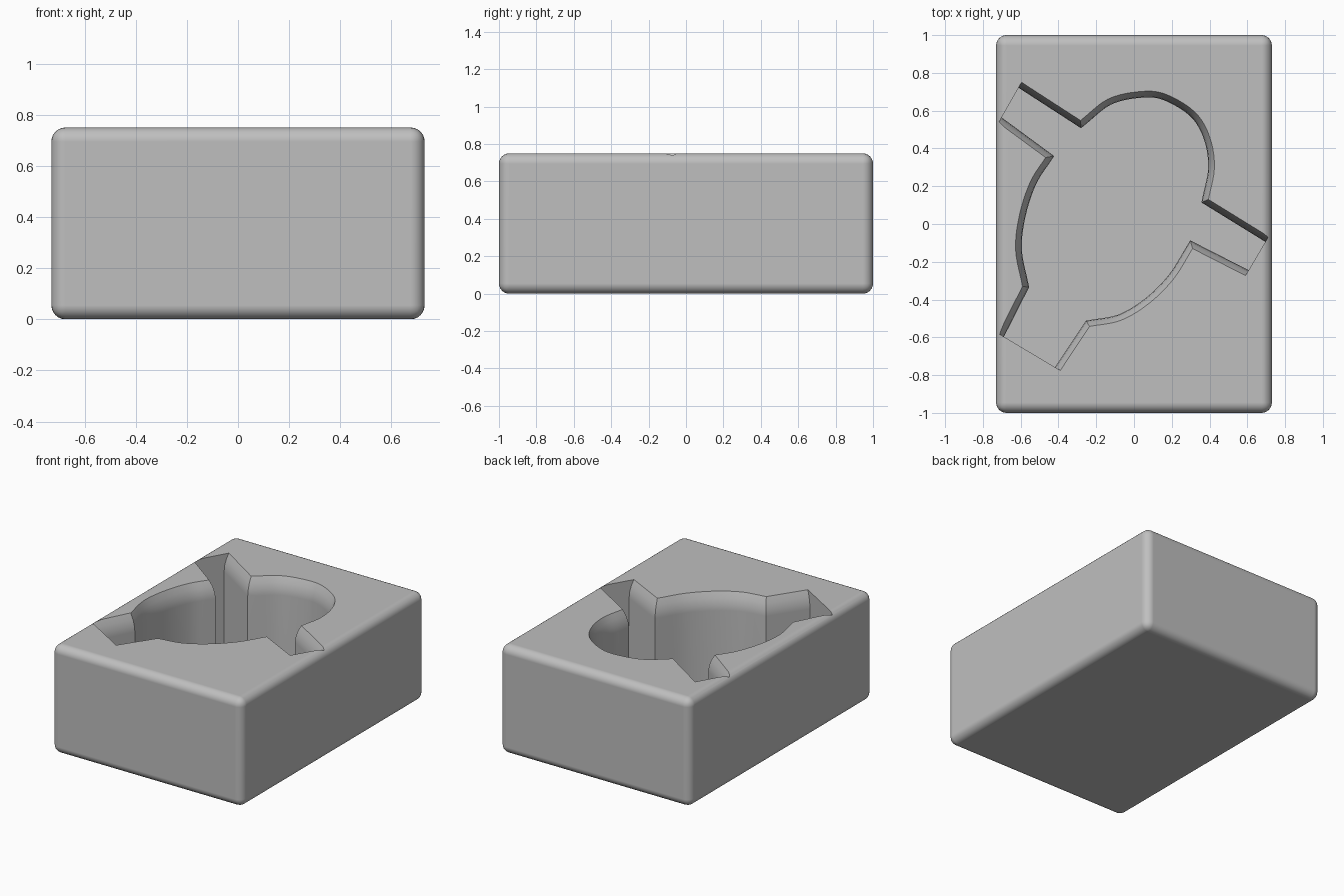
import bpy
import bmesh
from mathutils import Vector

old = bpy.data.objects.get("Cube")
if old:
    bpy.data.objects.remove(old, do_unlink=True)

HEIGHT = 0.75
FLARE = 0.033   # how far the pocket lip opens outward
FLOOR = 0.08

# Pocket outline, counterclockwise: three curved walls joined by three square slots
ARCS = [
    [(.394, .13), (.426, .30), (.40, .463), (.32, .595), (.16, .69),
     (.02, .70), (-.14, .66), (-.283, .548)],
    [(-.468, .352), (-.548, .225), (-.606, .05), (-.627, -.135), (-.59, -.33)],
    [(-.235, -.542), (-.07, -.51), (.08, -.42), (.21, -.29), (.31, -.13)],
]
SLOT_ENDS = [
    [(-.595, .75), (-.717, .535)],
    [(-.717, -.58), (-.39, -.775)],
    [(.59, -.273), (.712, -.066)],
]


def smooth_path(points, steps=5):
    """Spline through the points, with both ends kept."""
    p = [Vector(q) for q in points]
    p = [p[0] * 2 - p[1]] + p + [p[-1] * 2 - p[-2]]
    out = []
    for a, b, c, d in zip(p, p[1:], p[2:], p[3:]):
        for i in range(steps):
            t = i / steps
            out.append((b * 2 + (c - a) * t + (a * 2 - b * 5 + c * 4 - d) * t ** 2
                        + (b * 3 - a - c * 3 + d) * t ** 3) / 2)
    return out + [p[-2]]


def inset(points, is_end, amount):
    """Move every wall inward except the slot ends."""
    n = len(points)
    lines = []
    for i in range(n):
        d = (points[(i + 1) % n] - points[i]).normalized()
        normal = Vector((-d.y, d.x))
        lines.append((normal, normal.dot(points[i]) + (0 if is_end[i] else amount)))
    result = []
    for i in range(n):
        (n1, c1), (n2, c2) = lines[i - 1], lines[i]
        det = n1.x * n2.y - n1.y * n2.x
        if abs(det) < 1e-4:
            shift = 0 if is_end[i] else amount
            result.append(points[i] + n2 * shift)
        else:
            result.append(Vector(((c1 * n2.y - c2 * n1.y) / det,
                                  (n1.x * c2 - n2.x * c1) / det)))
    return result


def finish(bm, name):
    bmesh.ops.recalc_face_normals(bm, faces=bm.faces)
    mesh = bpy.data.meshes.new(name)
    bm.to_mesh(mesh)
    bm.free()
    obj = bpy.data.objects.new(name, mesh)
    bpy.context.collection.objects.link(obj)
    return obj


# Assemble the outline and mark the slot end edges
outline, is_end = [], []
for arc, ends in zip(ARCS, SLOT_ENDS):
    path = smooth_path(arc)
    outline += path + [Vector(e) for e in ends]
    is_end += [False] * len(path) + [True, False]

# Pocket cutter: stacked rings with a rounded, flaring lip
bm = bmesh.new()
rings = []
for z, amount in [(FLOOR, 1), (.63, 1), (.67, .88), (.71, .55), (HEIGHT, 0), (.85, 0)]:
    loop = inset(outline, is_end, FLARE * amount)
    rings.append([bm.verts.new((p.x, p.y, z)) for p in loop])
count = len(outline)
for low, high in zip(rings, rings[1:]):
    for i in range(count):
        j = (i + 1) % count
        bm.faces.new((low[i], low[j], high[j], high[i]))
bm.faces.new(rings[0])
bm.faces.new(rings[-1])
cutter = finish(bm, "pocket_cutter")
cutter.hide_render = True

# Block with rounded edges
bm = bmesh.new()
bmesh.ops.create_cube(bm, size=1)
bmesh.ops.scale(bm, vec=(1.46, 2, HEIGHT), verts=bm.verts)
bmesh.ops.translate(bm, vec=(0, 0, HEIGHT / 2), verts=bm.verts)
bmesh.ops.bevel(bm, geom=bm.edges[:], offset=.055, segments=6, profile=.5,
                affect='EDGES')
block = finish(bm, "block")

# Sink the pocket into the block
cut = block.modifiers.new("pocket", 'BOOLEAN')
cut.operation = 'DIFFERENCE'
cut.solver = 'EXACT'
cut.object = cutter
bpy.ops.object.select_all(action='DESELECT')
block.select_set(True)
bpy.context.view_layer.objects.active = block
bpy.ops.object.modifier_apply(modifier=cut.name)
bpy.data.objects.remove(cutter, do_unlink=True)

# One plain grey
grey = bpy.data.materials.new("plain_grey")
grey.use_nodes = True
colour = (.52, .52, .52, 1)
grey.diffuse_color = colour
grey.node_tree.nodes["Principled BSDF"].inputs["Base Color"].default_value = colour
block.data.materials.clear()
block.data.materials.append(grey)

bpy.ops.object.shade_smooth_by_angle(angle=.5)
weighted = block.modifiers.new("even_shading", 'WEIGHTED_NORMAL')
weighted.keep_sharp = True
